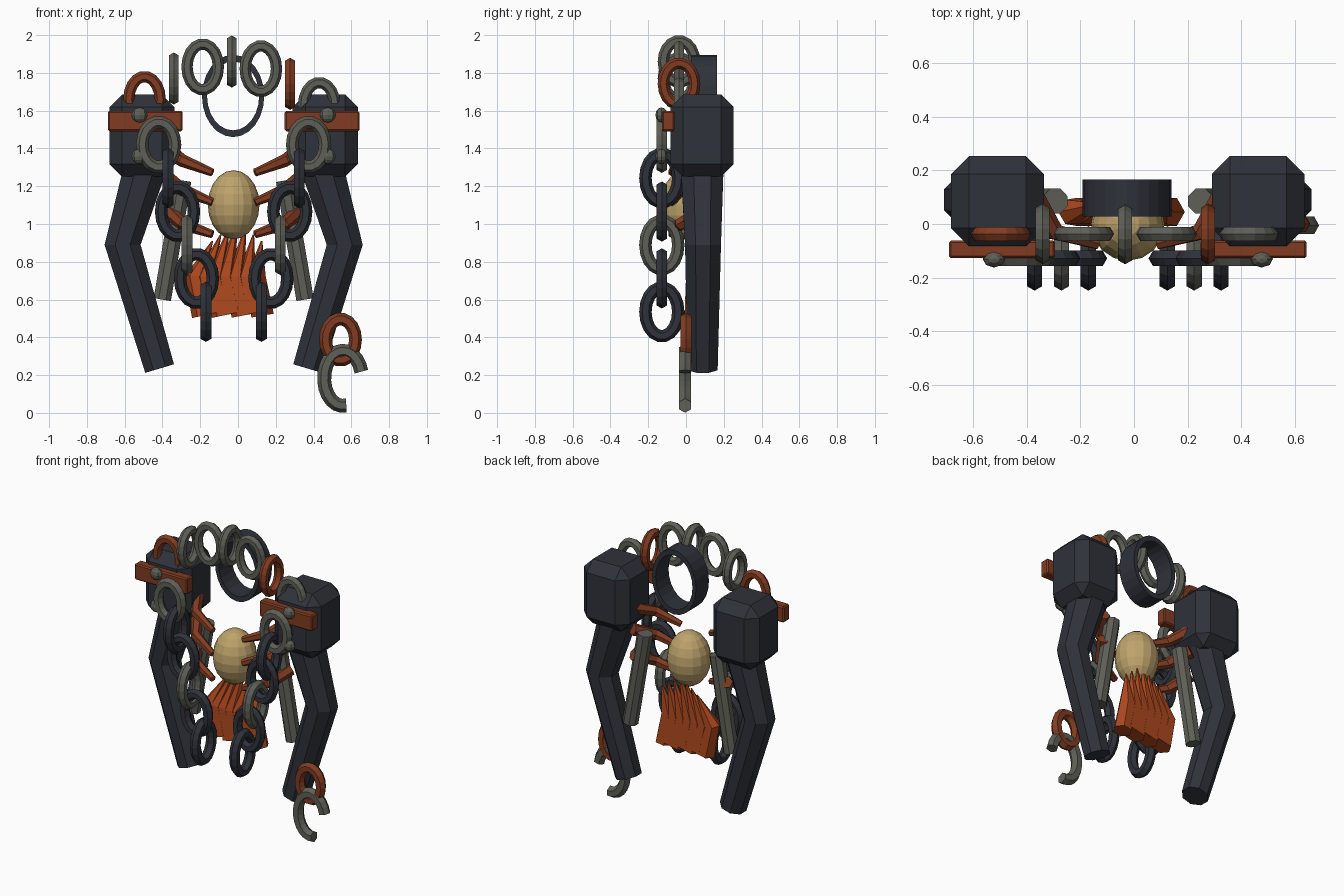
import bpy, bmesh, math
from mathutils import Vector

if "Cube" in bpy.data.objects:
    bpy.data.objects.remove(bpy.data.objects["Cube"])

AX = -0.023  # mirror axis in x


def mat(name, c):
    m = bpy.data.materials.new(name)
    m.diffuse_color = (*c, 1)
    m.use_nodes = True
    m.node_tree.nodes["Principled BSDF"].inputs["Base Color"].default_value = m.diffuse_color
    return m


DARK = mat("dark_iron", (0.028, 0.032, 0.042))
GREY = mat("worn_steel", (0.115, 0.115, 0.098))
RUST = mat("rust", (0.22, 0.045, 0.015))
ORANGE = mat("ember", (0.42, 0.065, 0.013))
TAN = mat("bone", (0.52, 0.37, 0.15))


def finish(name, bm, m):
    bmesh.ops.recalc_face_normals(bm, faces=bm.faces)
    me = bpy.data.meshes.new(name)
    bm.to_mesh(me)
    bm.free()
    ob = bpy.data.objects.new(name, me)
    bpy.context.collection.objects.link(ob)
    me.materials.append(m)
    return ob


def box(name, loc, size, bevel, m):
    bm = bmesh.new()
    bmesh.ops.create_cube(bm, size=1)
    for v in bm.verts:
        v.co = Vector([v.co[i] * size[i] + loc[i] for i in range(3)])
    bmesh.ops.bevel(bm, geom=bm.edges[:], offset=bevel, segments=1, affect='EDGES')
    return finish(name, bm, m)


def ball(name, loc, size, u, v, m):
    bm = bmesh.new()
    bmesh.ops.create_uvsphere(bm, u_segments=u, v_segments=v, radius=1)
    for w in bm.verts:
        w.co = Vector([w.co[i] * size[i] + loc[i] for i in range(3)])
    return finish(name, bm, m)


def tube(name, pts, radii, sides, m, closed=False, phase=0.0):
    """Sweep a polygon along points lying off the y direction."""
    bm = bmesh.new()
    pts = [Vector(p) for p in pts]
    n, rings = len(pts), []
    for i, p in enumerate(pts):
        a = pts[(i - 1) % n] if closed or i else p
        b = pts[(i + 1) % n] if closed or i < n - 1 else p
        t = ((b - p).normalized() + (p - a).normalized()).normalized()
        u = t.cross(Vector((0, 1, 0))).normalized()
        w = u.cross(t)
        ring = []
        for k in range(sides):
            g = math.tau * k / sides + phase
            ring.append(bm.verts.new(p + (u * math.cos(g) + w * math.sin(g)) * radii[i]))
        rings.append(ring)
    for i in range(n if closed else n - 1):
        r, q = rings[i], rings[(i + 1) % n]
        for k in range(sides):
            j = (k + 1) % sides
            bm.faces.new((r[k], r[j], q[j], q[k]))
    if not closed:
        bm.faces.new(rings[0])
        bm.faces.new(rings[-1])
    return finish(name, bm, m)


def link(name, loc, hw, hh, r, m, edge_on=False, a0=0, a1=360):
    """Oval chain link with outer half width hw and half height hh."""
    closed = a1 - a0 == 360
    n = 18
    pts = []
    for i in range(n):
        g = math.radians(a0 + (a1 - a0) * i / (n if closed else n - 1))
        pts.append(((hw - r) * math.cos(g), 0, (hh - r) * math.sin(g)))
    ob = tube(name, pts, [r] * n, 6, m, closed)
    ob.location = loc
    if edge_on:
        ob.rotation_euler.z = math.pi / 2
    return ob


for s, side in ((-1, "left"), (1, "right")):
    def P(d, y, z):
        return (AX + s * d, y, z)

    # shoulder block, strap and bolts
    box(side + "_shoulder", P(0.485, 0.085, 1.468), (0.345, 0.335, 0.435), 0.067, DARK)
    box(side + "_shoulder_strap", P(0.468, -0.094, 1.545), (0.395, 0.066, 0.108), 0.008, RUST)
    for z in (1.577, 1.358):
        ball(side + "_bolt", P(0.498, -0.13, z), (0.042, 0.032, 0.04), 8, 6, GREY)

    # bent arm
    tube(side + "_arm", [P(0.45, 0.085, 1.36), P(0.588, 0.09, 0.89), P(0.392, 0.088, 0.235)],
         [0.125, 0.103, 0.086], 8, DARK, phase=math.pi / 8)

    # hanging strut behind the chain
    tube(side + "_strut", [P(0.27, 0.085, 1.23), P(0.378, 0.088, 0.6)], [0.05, 0.05], 8, GREY,
         phase=math.pi / 8)

    # ribs gripping the core
    for zo, zm, zt in ((1.39, 1.335, 1.272), (1.24, 1.18, 1.115), (1.07, 1.0, 0.945)):
        tube(side + "_rib", [P(0.35, 0.1, zo), P(0.27, -0.03, zm), P(0.112, -0.075, zt)],
             [0.04, 0.034, 0.021], 6, RUST)

    # hanging chain
    for i, m in enumerate((GREY, DARK, DARK, GREY, DARK, DARK)):
        link(side + "_chain_link", P(0.397 - 0.05 * i, -0.128, 1.42 - 0.177 * i),
             0.12, 0.152 if i == 0 else 0.162, 0.033, m, edge_on=i % 2 == 1)

# chain arch over the top
arch = [(-0.495, 1.66, RUST), (-0.34, 1.77, GREY), (-0.187, 1.832, GREY), (-0.033, 1.86, GREY),
        (0.121, 1.822, GREY), (0.276, 1.742, RUST), (0.43, 1.628, GREY)]
for i, (x, z, m) in enumerate(arch):
    odd = i % 2 == 1
    link("arch_link", (x, -0.037, z), 0.113, 0.14 if odd else 0.151, 0.03, m, edge_on=odd)

# collar band: short oval pipe facing front
bm = bmesh.new()
loops = []
for i in range(24):
    g = math.tau * i / 24
    loops.append([bm.verts.new((AX - 0.003 + r * math.cos(g), y, 1.678 + r * 1.32 * math.sin(g)))
                  for r, y in ((0.138, 0.027), (0.165, 0.027), (0.165, 0.165), (0.138, 0.165))])
for i in range(24):
    a, b = loops[i], loops[(i + 1) % 24]
    for k in range(4):
        j = (k + 1) % 4
        bm.faces.new((a[k], a[j], b[j], b[k]))
finish("collar_band", bm, DARK)

# egg-shaped core
ball("core", (AX, 0.0, 1.102), (0.137, 0.137, 0.183), 16, 10, TAN)

# fan of bent spikes under the core
for i in range(7):
    f = i / 6
    bx = -0.185 + 0.315 * f
    peak = 1 - abs(2 * f - 1)
    tube("flame_spike",
         [(bx, 0.045, 0.515 + 0.012 * (i % 2)), (bx - 0.045 + 0.01 * f, 0.045, 0.72),
          (-0.135 + 0.26 * f, 0.075, 0.91 + 0.1 * peak)],
         [0.06, 0.052, 0.004], 6, ORANGE)

# loose links at the right wrist, the last one broken open
link("wrist_link", (0.543, 0.0, 0.388), 0.113, 0.143, 0.034, RUST)
link("broken_link", (0.556, -0.005, 0.183), 0.137, 0.183, 0.037, GREY, a0=14, a1=280)
